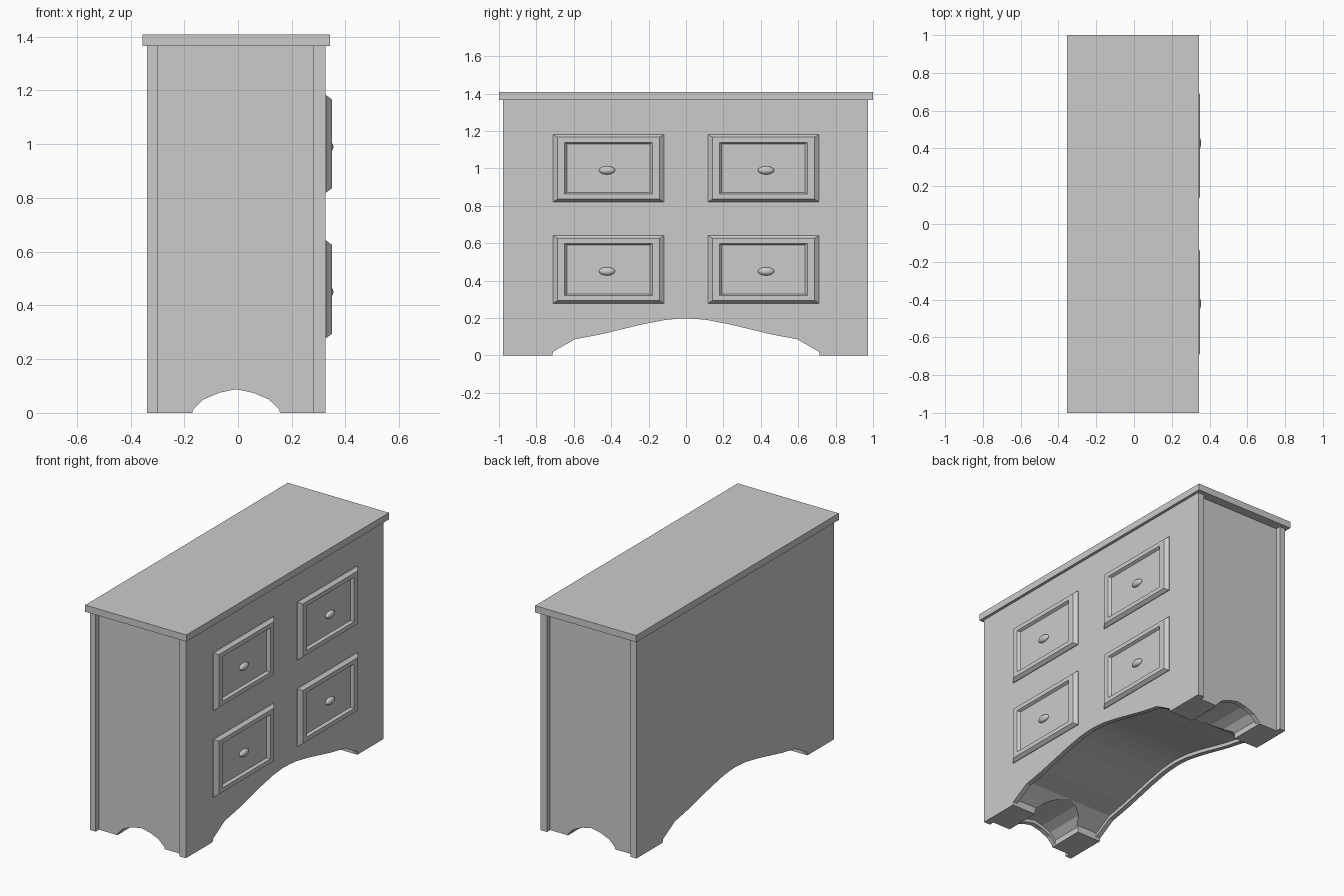
import bpy, bmesh
from mathutils import Vector

if "Cube" in bpy.data.objects:
    bpy.data.objects.remove(bpy.data.objects["Cube"])

CX, CY = -0.007, -0.003          # centre of the cabinet body
X0, X1 = -0.339, 0.325           # back and front of the body
YO, YI = 0.976, 0.944            # outer post face, side panel face (half widths)
TOP = 1.366
WALL, LIP = 0.03, 0.022

# half arch profiles (distance from centre, height)
WIDE = [(0.715, 0), (0.711, 0.02), (0.594, 0.087), (0.46, 0.112),
        (0.235, 0.166), (0.112, 0.19), (0.05, 0.196), (0, 0.198)]
SMALL = [(0.163, 0), (0.161, 0.012), (0.122, 0.05), (0.063, 0.075), (0, 0.088)]


def finish(bm, name):
    bmesh.ops.recalc_face_normals(bm, faces=bm.faces)
    me = bpy.data.meshes.new(name)
    bm.to_mesh(me)
    bm.free()
    ob = bpy.data.objects.new(name, me)
    bpy.context.collection.objects.link(ob)
    return ob


def prism(name, pts, axis, a, b):
    """Extrude a (u, z) outline along x or y from a to b."""
    bm = bmesh.new()
    co = (lambda u, z: (a, u, z)) if axis == 'x' else (lambda u, z: (u, a, z))
    f = bm.faces.new([bm.verts.new(co(u, z)) for u, z in pts])
    ext = bmesh.ops.extrude_face_region(bm, geom=[f])['geom']
    move = Vector((b - a, 0, 0) if axis == 'x' else (0, b - a, 0))
    bmesh.ops.translate(bm, vec=move, verts=[v for v in ext if isinstance(v, bmesh.types.BMVert)])
    return finish(bm, name)


def box(name, x0, x1, y0, y1, z0, z1):
    return prism(name, [(x0, z0), (x1, z0), (x1, z1), (x0, z1)], 'y', y0, y1)


def arch(half, c):
    return [(c - u, z) for u, z in half] + [(c + u, z) for u, z in half[-2::-1]]


def arched_panel(name, u0, u1, half, c, axis, a, b):
    prism(name, [(u0, 0)] + arch(half, c) + [(u1, 0), (u1, TOP), (u0, TOP)], axis, a, b)


# top board
box("top_board", -0.356, 0.343, -1, 1, TOP, 1.408)

# front, back and side panels with arched bottoms
arched_panel("front_panel", CY - YI, CY + YI, WIDE, CY + 0.003, 'x', X1 - WALL, X1)
arched_panel("back_panel", CY - YI, CY + YI, WIDE, CY + 0.003, 'x', X0, X0 + WALL)
for s, side in ((-1, "left"), (1, "right")):
    arched_panel(side + "_side_panel", X0 + WALL, X1 - WALL, SMALL, CX, 'y',
                 CY + s * YI, CY + s * (YI - WALL))
    # corner posts
    ya, yb = sorted((CY + s * YI, CY + s * YO))
    box(side + "_back_post", X0, X0 + 0.041, ya, yb, 0, TOP)
    box(side + "_front_post", X1 - 0.045, X1, ya, yb, 0, TOP)

# solid core, its underside vaulted slightly higher than the panels
core = box("core", X0 + WALL, X1 - WALL, CY - YI + WALL, CY + YI - WALL, 0, TOP)
for name, half, c, axis in (("wide_cutter", WIDE, 0, 'x'), ("small_cutter", SMALL, CX, 'y')):
    raised = [(half[0][0], -0.1)] + [(u, z + LIP) for u, z in half]
    cut = prism(name, arch(raised, c), axis, -1.2, 1.2)
    cut.hide_render = True
    cut.hide_set(True)
    mod = core.modifiers.new(name, 'BOOLEAN')
    mod.operation, mod.solver, mod.object = 'DIFFERENCE', 'EXACT', cut


# drawer front: nested rectangles (inset y, inset z, x)
RINGS = [(0, 0, X1 - 0.005), (0, 0, 0.329), (0.024, 0.015, 0.349),
         (0.062, 0.042, 0.349), (0.075, 0.051, 0.333)]


def drawer(name, y0, y1, z0, z1):
    bm = bmesh.new()
    prev = None
    for iy, iz, x in RINGS:
        ring = [bm.verts.new((x, y, z)) for y, z in (
            (y0 + iy, z0 + iz), (y1 - iy, z0 + iz), (y1 - iy, z1 - iz), (y0 + iy, z1 - iz))]
        if prev:
            for i in range(4):
                j = (i + 1) % 4
                bm.faces.new((prev[i], prev[j], ring[j], ring[i]))
        else:
            bm.faces.new(ring[::-1])
        prev = ring
    bm.faces.new(prev)
    finish(bm, name)


# drawers with oval knobs
for row, z0, z1, kz in (("lower", 0.279, 0.641, 0.45), ("upper", 0.821, 1.182, 0.99)):
    for s, side in ((-1, "left"), (1, "right")):
        y0, y1 = sorted((s * 0.118, s * 0.711))
        drawer(f"{row}_{side}_drawer", y0, y1, z0, z1)
        bpy.ops.mesh.primitive_uv_sphere_add(segments=24, ring_count=12, radius=1,
                                             location=(0.335, s * 0.425 + 0.003, kz))
        knob = bpy.context.object
        knob.name = f"{row}_{side}_knob"
        knob.scale = (0.02, 0.043, 0.022)
        bpy.ops.object.shade_smooth()
